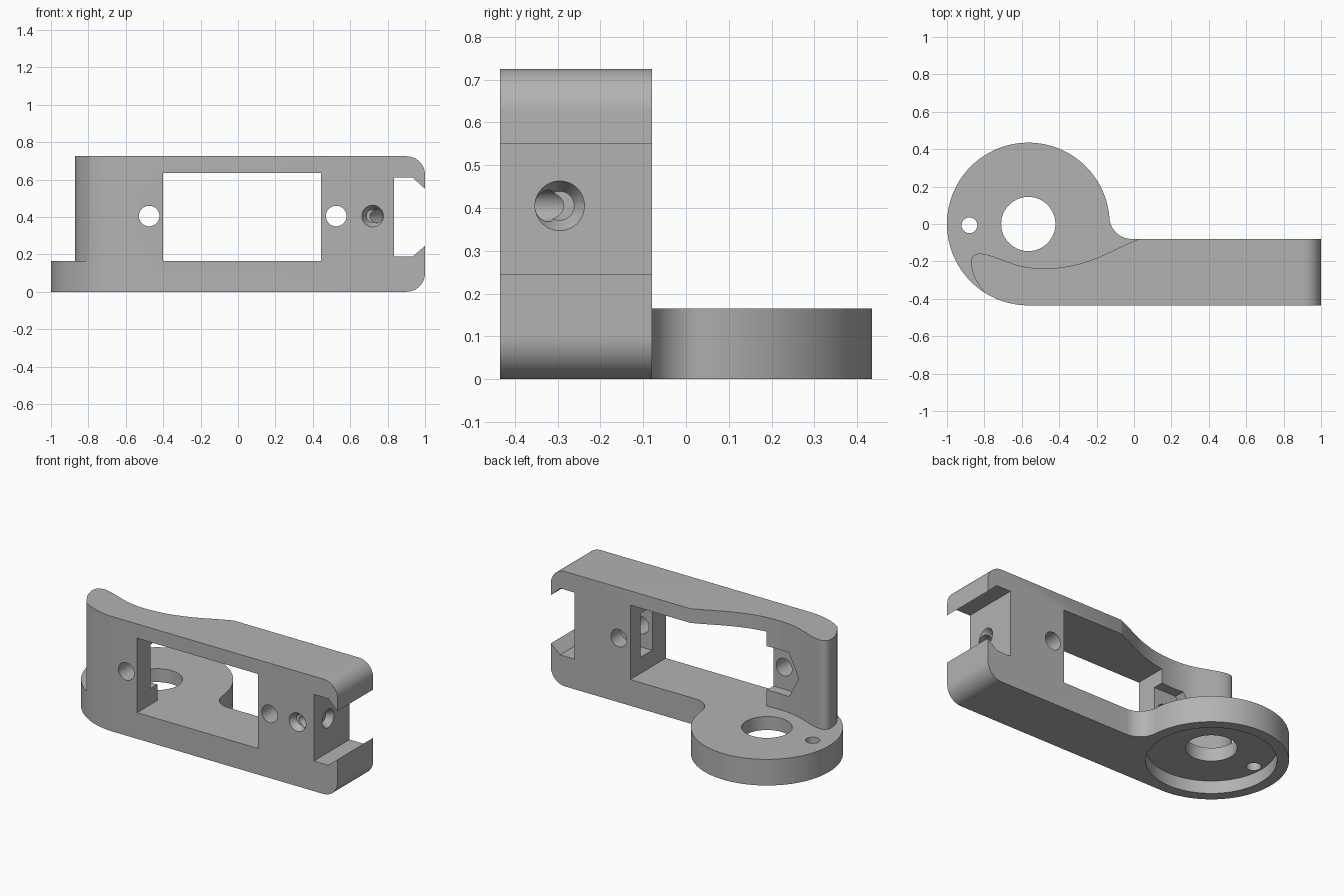
import bpy, bmesh, math
from mathutils import Vector, Matrix

if "Cube" in bpy.data.objects:
    bpy.data.objects.remove(bpy.data.objects["Cube"])

grey = bpy.data.materials.new("plain grey")
grey.diffuse_color = (0.45, 0.45, 0.45, 1)
grey.use_nodes = True
grey.node_tree.nodes["Principled BSDF"].inputs["Base Color"].default_value = grey.diffuse_color


def prism(name, pts, lo, hi, axis="Z"):
    """Extrude a closed outline: XY points along Z, or XZ points along Y."""
    place = (lambda a, b, c: (a, b, c)) if axis == "Z" else (lambda a, b, c: (a, c, b))
    bm = bmesh.new()
    face = bm.faces.new([bm.verts.new(place(a, b, lo)) for a, b in pts])
    new = bmesh.ops.extrude_face_region(bm, geom=[face])["geom"]
    step = Vector(place(0, 0, hi - lo))
    bmesh.ops.translate(bm, vec=step, verts=[v for v in new if isinstance(v, bmesh.types.BMVert)])
    bmesh.ops.recalc_face_normals(bm, faces=bm.faces)
    return finish(name, bm)


def rod(name, p, q, r1, r2=None, sides=48):
    """Cylinder or cone from point p (radius r1) to point q (radius r2)."""
    p, q = Vector(p), Vector(q)
    turn = Vector((0, 0, 1)).rotation_difference(q - p).to_matrix().to_4x4()
    bm = bmesh.new()
    bmesh.ops.create_cone(bm, cap_ends=True, segments=sides, radius1=r1, radius2=r2 or r1,
                          depth=(q - p).length, matrix=Matrix.Translation((p + q) / 2) @ turn)
    return finish(name, bm)


def finish(name, bm):
    mesh = bpy.data.meshes.new(name)
    bm.to_mesh(mesh)
    bm.free()
    mesh.materials.append(grey)
    ob = bpy.data.objects.new(name, mesh)
    bpy.context.collection.objects.link(ob)
    return ob


def combine(target, tool, operation="DIFFERENCE"):
    mod = target.modifiers.new("cut", "BOOLEAN")
    mod.operation, mod.solver, mod.object = operation, "EXACT", tool
    bpy.context.view_layer.objects.active = target
    bpy.ops.object.modifier_apply(modifier=mod.name)
    bpy.data.objects.remove(tool)


def arc(cx, cy, r, a0, a1, n):
    return [(cx + r * math.cos(a0 + (a1 - a0) * i / n),
             cy + r * math.sin(a0 + (a1 - a0) * i / n)) for i in range(n + 1)]


def smooth_path(pts, n=6):
    """Catmull-Rom curve through the points."""
    v = [Vector(p) for p in [pts[0]] + pts + [pts[-1]]]
    out = []
    for a, b, c, d in zip(v, v[1:], v[2:], v[3:]):
        for i in range(n):
            t = i / n
            out.append(0.5 * (2 * b + (c - a) * t + (2 * a - 5 * b + 4 * c - d) * t * t
                              + (3 * b - a - 3 * c + d) * t ** 3))
    return [tuple(p) for p in out] + [pts[-1]]


CX, R = -0.565, 0.435           # pivot disc
BACK, STEP, TOP = -0.08, 0.165, 0.725
MID = 0.405                     # height of the screw holes

# Footprint: disc, fillet and straight arm
fr = 0.12
fy = BACK + fr
fx = CX + math.sqrt((R + fr) ** 2 - fy ** 2)
ang = math.atan2(fy, fx - CX)
outline = arc(CX, 0, R, ang, 1.5 * math.pi, 80)
outline += [(1, -R), (1, BACK)]
outline += arc(fx, fy, fr, -math.pi / 2, ang - math.pi, 16)[:-1]
body = prism("servo_arm_bracket", outline, -0.1, 0.9)

# Side profile: rounded end corners and the end slot
cr = 0.1
side = [(-1.2, 0)] + arc(1 - cr, cr, cr, -math.pi / 2, 0, 12)
side += [(1, 0.245), (0.935, 0.19), (0.835, 0.19), (0.835, 0.61), (0.935, 0.61), (1, 0.55)]
side += arc(1 - cr, TOP - cr, cr, 0, math.pi / 2, 12) + [(-1.2, TOP)]
combine(body, prism("side_profile", side, -0.7, 0.7, "Y"), "INTERSECT")

# Curved cut-away above the disc
curve = smooth_path([(0.08, -0.055), (0.025, -0.08), (-0.06, -0.118), (-0.2, -0.182), (-0.34, -0.224),
                     (-0.48, -0.238), (-0.6, -0.226), (-0.7, -0.193), (-0.78, -0.165),
                     (-0.835, -0.159), (-0.866, -0.18), (-0.87, -0.225), (-0.85, -0.29),
                     (-0.8, -0.366), (-0.77, -0.41)])
combine(body, prism("cutaway", curve + [(-1.2, -0.41), (-1.2, 0.7), (0.08, 0.7)], STEP, 1.2))

# Main window
combine(body, prism("window", [(-0.4, STEP), (0.445, STEP), (0.445, 0.635), (-0.4, 0.635)],
                    -0.7, 0.2, "Y"))

# Screw holes, each with a hexagonal nut slot opening into the window
for x, s in ((-0.475, -1), (0.525, 1)):
    h = 0.16 * math.sin(math.pi / 3)
    nut = [(x - s * 0.15, MID - h), (x + s * 0.08, MID - h), (x + s * 0.16, MID),
           (x + s * 0.08, MID + h), (x - s * 0.15, MID + h)]
    combine(body, prism("nut_slot", nut, -0.30, -0.18, "Y"))
    combine(body, rod("screw_hole", (x, -0.7, MID), (x, 0, MID), 0.055))

# Diagonal cable hole with flared mouths
a, b = Vector((0.72, -R, MID)), Vector((0.835, -0.295, MID))
d = (b - a).normalized() * 0.1
combine(body, rod("cable_hole", a - d, b + d, 0.037))
for p, n in ((a, Vector((0, -1, 0))), (b, Vector((1, 0, 0)))):
    combine(body, rod("cable_flare", p + n * 0.02, p - n * 0.04, 0.07, 0.034))

# Disc: underside recess, pivot hole and pin hole
combine(body, rod("recess", (CX, 0, -0.1), (CX, 0, 0.08), 0.368, sides=96))
combine(body, rod("pivot_hole", (CX, 0, -0.1), (CX, 0, 0.3), 0.145, sides=64))
combine(body, rod("pin_hole", (-0.88, -0.007, -0.1), (-0.88, -0.007, 0.3), 0.042, sides=32))

body.select_set(True)
bpy.context.view_layer.objects.active = body
bpy.ops.object.shade_smooth_by_angle(angle=math.radians(30))
